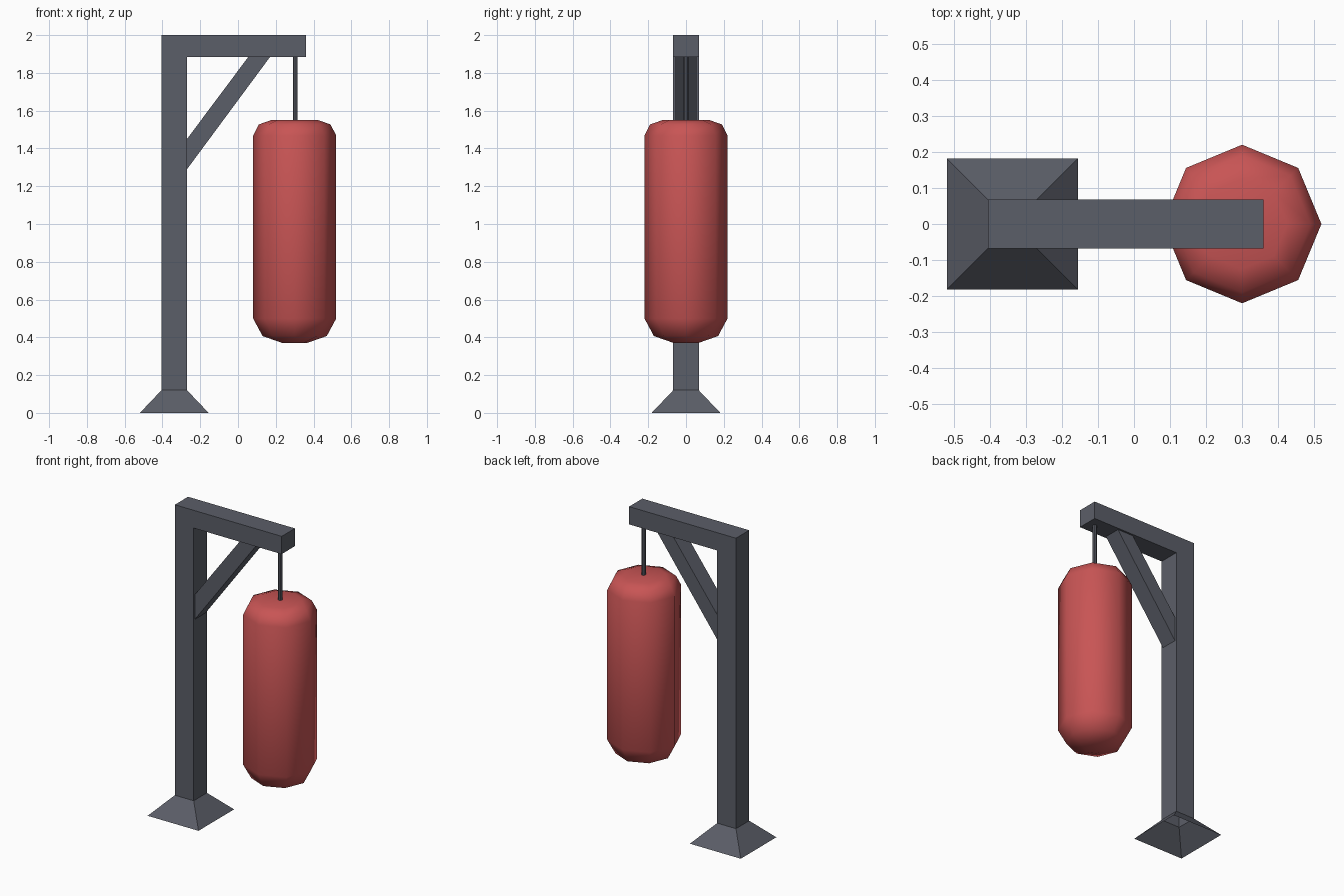
import bpy
import bmesh
import math

if "Cube" in bpy.data.objects:
    bpy.data.objects.remove(bpy.data.objects["Cube"])


def material(name, rgb):
    m = bpy.data.materials.new(name)
    m.diffuse_color = (*rgb, 1.0)
    m.use_nodes = True
    m.node_tree.nodes["Principled BSDF"].inputs["Base Color"].default_value = m.diffuse_color
    return m


STEEL = material("dark grey steel", (0.105, 0.112, 0.138))
RED = material("red leather", (0.58, 0.09, 0.09))


def loft(name, rings, mat, cap_start=True, cap_end=True, skip=()):
    """Bridge rings of equal length (counter-clockwise about the path)."""
    bm = bmesh.new()
    vs = [[bm.verts.new(p) for p in ring] for ring in rings]
    n = len(vs[0])
    for a, b in zip(vs, vs[1:]):
        for i in range(n):
            if i not in skip:
                j = (i + 1) % n
                bm.faces.new((a[i], a[j], b[j], b[i]))
    if cap_start:
        bm.faces.new(vs[0][::-1])
    if cap_end:
        bm.faces.new(vs[-1])
    me = bpy.data.meshes.new(name)
    bm.to_mesh(me)
    bm.free()
    me.materials.append(mat)
    ob = bpy.data.objects.new(name, me)
    bpy.context.collection.objects.link(ob)
    return ob


def side_profile(points, half):
    """Front-view outline repeated at the back and the front."""
    return [[(x, y, z) for x, z in points] for y in (half, -half)]


def square(cx, half, z):
    return [(cx + sx * half, sy * half, z)
            for sx, sy in ((-1, -1), (1, -1), (1, 1), (-1, 1))]


def circle(cx, r, z, n):
    return [(cx + r * math.cos(2 * math.pi * i / n),
             r * math.sin(2 * math.pi * i / n), z) for i in range(n)]


POST_X, HALF, BAG_X = -0.3375, 0.0675, 0.30

# Post and overhead arm in one piece, open at the foot
loft("post_and_arm", side_profile(
    [(-0.405, 0.12), (-0.27, 0.12), (-0.27, 1.885),
     (0.36, 1.885), (0.36, 2.0), (-0.405, 2.0)], HALF), STEEL, skip=(0,))

# Flared foot, hollow underneath
loft("flared_foot", [square(POST_X, 0.182, 0.0), square(POST_X, HALF, 0.12)],
     STEEL, cap_start=False, cap_end=False)

# Diagonal brace
loft("diagonal_brace", side_profile(
    [(-0.27, 1.29), (0.17, 1.885), (0.055, 1.885), (-0.27, 1.45)], 0.055), STEEL)

# Hanging rod
loft("hanging_rod", [circle(BAG_X + 0.003, 0.013, z, 8) for z in (1.54, 1.89)], STEEL)

# Eight-sided punching bag with rounded ends
bag = loft("punching_bag", [circle(BAG_X, r, z, 8) for r, z in (
    (0.065, 0.37), (0.17, 0.407), (0.22, 0.50),
    (0.22, 1.468), (0.19, 1.527), (0.125, 1.55))], RED)
for p in bag.data.polygons:
    p.use_smooth = True
